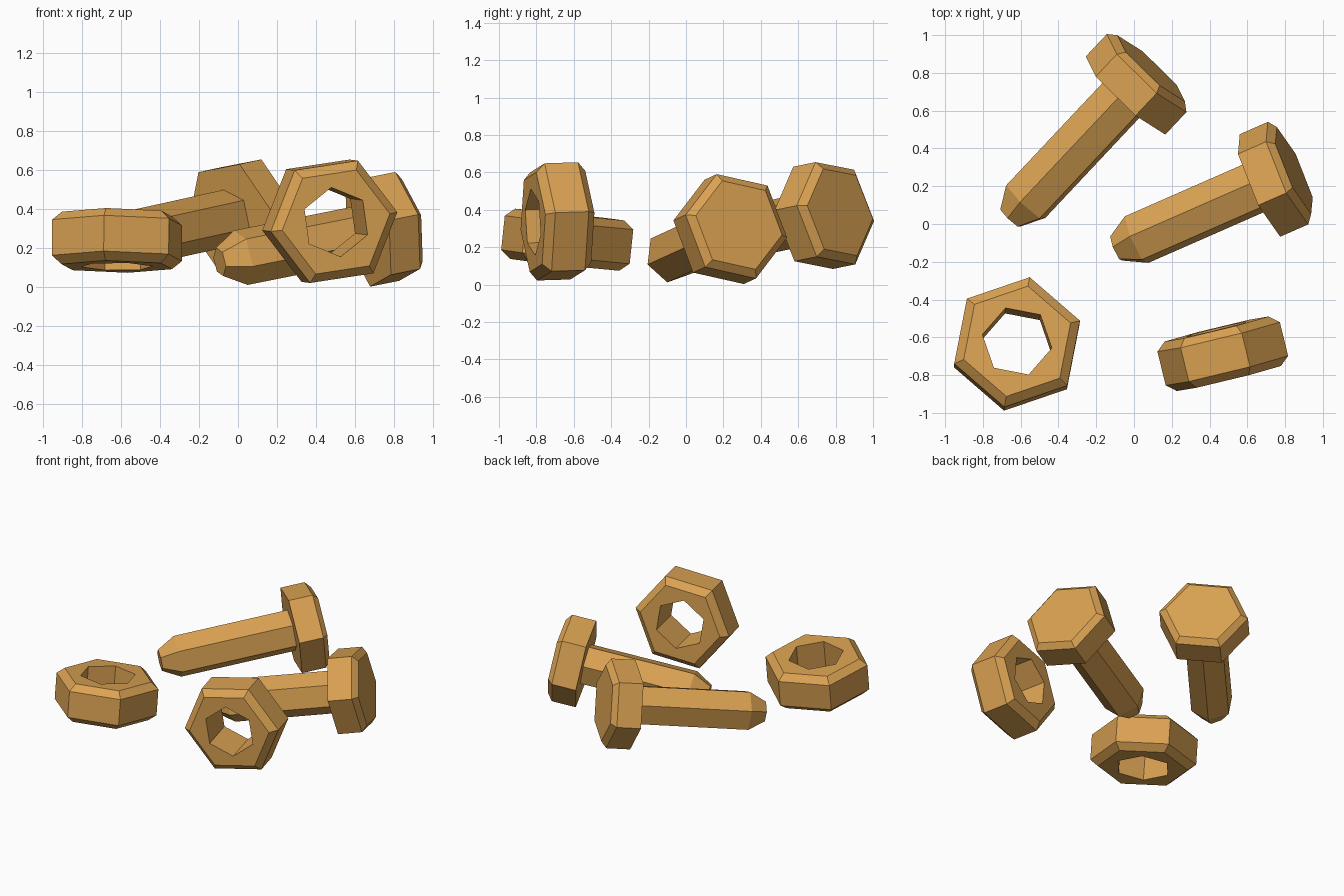
import bpy, bmesh
from math import radians, cos, sin
from mathutils import Vector, Matrix

if "Cube" in bpy.data.objects:
    bpy.data.objects.remove(bpy.data.objects["Cube"])

brass = bpy.data.materials.new("brass")
brass.diffuse_color = (0.70, 0.36, 0.085, 1)
brass.use_nodes = True
brass.node_tree.nodes["Principled BSDF"].inputs["Base Color"].default_value = brass.diffuse_color


def frame(centre, axis, hint):
    """Local z along axis, local x as close to hint as possible."""
    d = Vector(axis).normalized()
    h = Vector(hint)
    x = (h - d * h.dot(d)).normalized()
    m = Matrix((x, d.cross(x), d)).transposed().to_4x4()
    m.translation = Vector(centre)
    return m


def hex_rings(name, rings, matrix, ring_closed=False):
    """Skin hexagonal rings (height, radius, turn in degrees)."""
    bm = bmesh.new()
    loops = []
    for z, r, turn in rings:
        angles = [radians(turn + 60 * i) for i in range(6)]
        loops.append([bm.verts.new((r * cos(a), r * sin(a), z)) for a in angles])
    pairs = list(zip(loops, loops[1:]))
    if ring_closed:
        pairs.append((loops[-1], loops[0]))
    else:
        bm.faces.new(loops[0])
        bm.faces.new(loops[-1])
    for a, b in pairs:
        for i in range(6):
            j = (i + 1) % 6
            bm.faces.new((a[i], a[j], b[j], b[i]))
    bmesh.ops.recalc_face_normals(bm, faces=bm.faces)
    mesh = bpy.data.meshes.new(name)
    bm.to_mesh(mesh)
    bm.free()
    mesh.materials.append(brass)
    obj = bpy.data.objects.new(name, mesh)
    obj.matrix_world = matrix
    bpy.context.collection.objects.link(obj)


def bolt(name, centre, axis, turn, length):
    """Origin at the underside of the head, shaft runs backwards."""
    s = turn - 30
    hex_rings(name, [
        (-length, 0.075, s), (-length + 0.12, 0.145, s), (0, 0.145, s),
        (0, 0.298, turn), (0.165, 0.298, turn), (0.2, 0.253, turn),
    ], frame(centre, axis, (0, 0, 1)))


def nut(name, centre, axis, turn, radius):
    """Chamfered hexagon with a hexagonal hole turned by 30 degrees."""
    face, hole, h = radius * 0.85, radius * 0.532, turn + 30
    hex_rings(name, [
        (-0.135, hole, h), (-0.135, face, turn), (-0.092, radius, turn),
        (0.092, radius, turn), (0.135, face, turn), (0.135, hole, h),
    ], frame(centre, axis, (1, 0, 0)), ring_closed=True)


# bolts
bolt("back_bolt", (-0.045, 0.68, 0.357), (0.677, 0.72, 0.149), 22, 0.90)
bolt("right_bolt", (0.667, 0.204, 0.282), (0.90, 0.395, 0.18), 18, 0.845)

# nuts
nut("flat_nut", (-0.62, -0.635, 0.24), (0.01, 0.105, 0.99), 19, 0.352)
nut("standing_nut", (0.47, -0.687, 0.338), (0.238, -0.971, -0.03), 8, 0.337)
